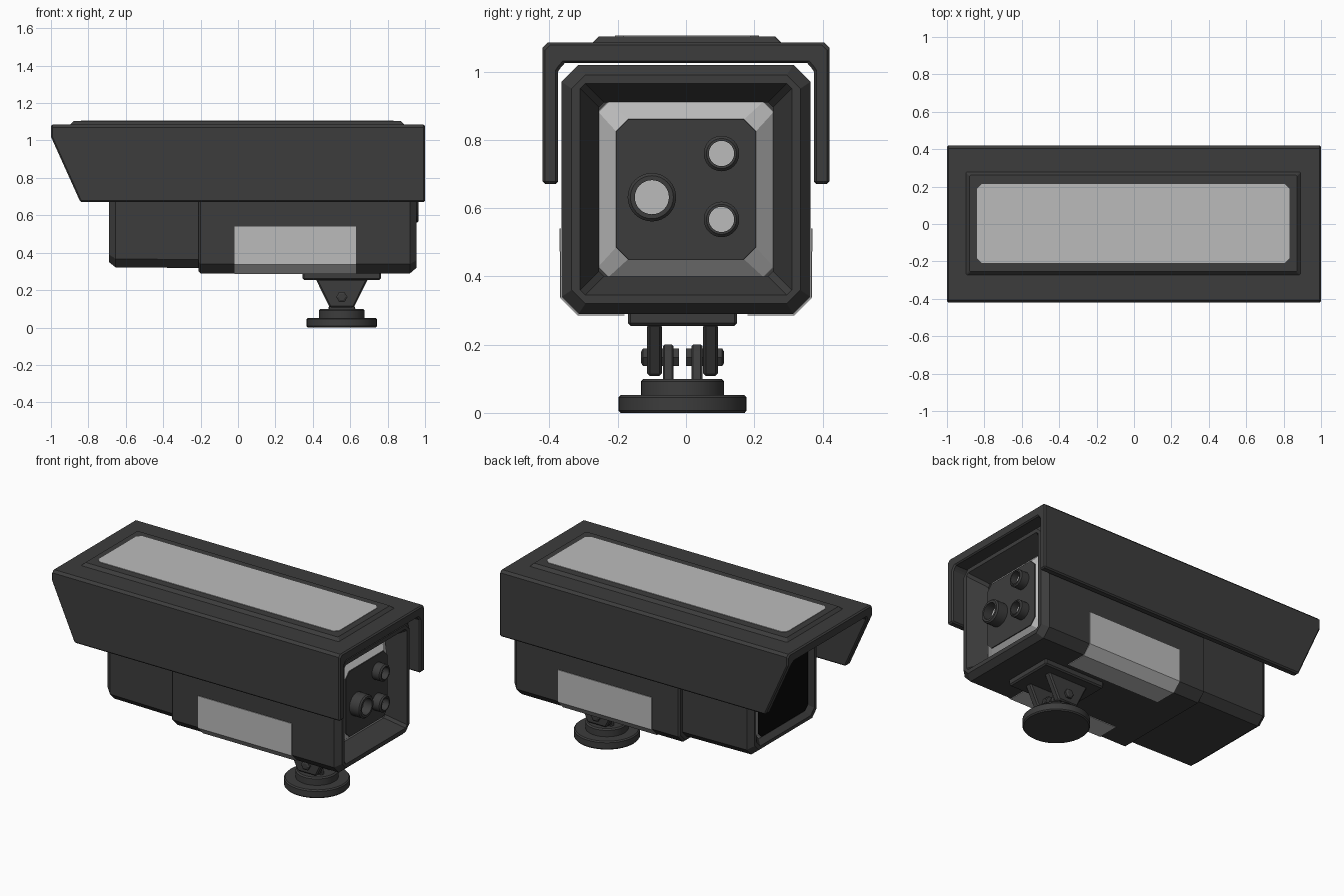
import bpy, bmesh, math
from mathutils import Matrix

cube = bpy.data.objects.get("Cube")
if cube:
    bpy.data.objects.remove(cube)


def material(name, value):
    m = bpy.data.materials.new(name)
    m.use_nodes = True
    col = (value, value, value, 1)
    m.diffuse_color = col
    m.node_tree.nodes["Principled BSDF"].inputs["Base Color"].default_value = col
    return m


DARK = material("charcoal", 0.046)
LIGHT = material("light grey", 0.5)
BLACK = material("black glass", 0.003)
MID = 0.655  # height of the housing axis
POST_X, POST_Y = 0.555, -0.01


def finish(bm, name, mat, bevel=0, smooth=False):
    bmesh.ops.recalc_face_normals(bm, faces=bm.faces)
    me = bpy.data.meshes.new(name)
    bm.to_mesh(me)
    bm.free()
    ob = bpy.data.objects.new(name, me)
    bpy.context.collection.objects.link(ob)
    me.materials.append(mat)
    if bevel:
        mod = ob.modifiers.new("bevel", "BEVEL")
        mod.width, mod.segments = bevel, 1
        mod.limit_method, mod.angle_limit = "ANGLE", math.radians(50)
    if smooth:
        bpy.ops.object.select_all(action="DESELECT")
        ob.select_set(True)
        bpy.context.view_layer.objects.active = ob
        bpy.ops.object.shade_smooth_by_angle(angle=math.radians(35))
    return ob


def skin(bm, rings, closed=True, caps=False):
    """Bridge a list of equal point rings with quads."""
    vs = [[bm.verts.new(p) for p in r] for r in rings]
    n = len(vs[0])
    for a, b in zip(vs, vs[1:]):
        for i in range(n if closed else n - 1):
            j = (i + 1) % n
            bm.faces.new((a[i], a[j], b[j], b[i]))
    if caps:
        bm.faces.new(vs[0])
        bm.faces.new(vs[-1])


def octagon(x, h, c):
    """Square of half size h with corners cut by c, across the x axis."""
    q = [(h, h - c), (h - c, h), (c - h, h), (-h, h - c)]
    q += [(-y, -z) for y, z in q]
    return [(x, y, MID + z) for y, z in q]


def octo_loft(name, mat, rings, caps=True):
    bm = bmesh.new()
    skin(bm, [octagon(*r) for r in rings], caps=caps)
    return finish(bm, name, mat)


def prism(name, mat, outline, y0, y1, bevel=0):
    """Extrude an x-z outline along y."""
    bm = bmesh.new()
    skin(bm, [[(x, y, z) for x, z in outline] for y in (y0, y1)], caps=True)
    return finish(bm, name, mat, bevel)


def lathe(name, mat, profile, centre, axis="Z", sides=32, smooth=True):
    """Spin (radius, height) points round an axis."""
    bm = bmesh.new()
    rings = []
    for r, h in profile:
        angles = [2 * math.pi * k / sides for k in range(sides)]
        rings.append([(r * math.cos(a), r * math.sin(a), h) for a in angles])
    skin(bm, rings, caps=True)
    turn = {"Z": Matrix(), "X": Matrix.Rotation(math.pi / 2, 4, "Y"),
            "Y": Matrix.Rotation(-math.pi / 2, 4, "X")}[axis]
    bm.transform(Matrix.Translation(centre) @ turn)
    return finish(bm, name, mat, smooth=smooth)


# Housing: rear shell with recessed end, slimmer front shell, pale inner core
octo_loft("rear_housing", DARK, [
    (-0.21, 0.25, 0.03), (-0.21, 0.355, 0.05), (-0.2, 0.365, 0.05),
    (0.92, 0.365, 0.05), (0.955, 0.335, 0.04), (0.955, 0.31, 0.015),
    (0.84, 0.255, 0.015)], caps=False)
octo_loft("front_housing", DARK, [
    (-0.2, 0.337, 0.045), (-0.655, 0.333, 0.045), (-0.665, 0.325, 0.045),
    (-0.69, 0.305, 0.04), (-0.69, 0.285, 0.035), (-0.66, 0.255, 0.03)], caps=False)
octo_loft("inner_core", LIGHT, [
    (-0.67, 0.25, 0.03), (-0.655, 0.258, 0.03),
    (0.84, 0.257, 0.03), (0.888, 0.205, 0.035)])
octo_loft("front_window", BLACK, [(-0.675, 0.245, 0.03), (-0.668, 0.245, 0.03)])
octo_loft("rear_panel", DARK, [(0.886, 0.206, 0.036), (0.892, 0.205, 0.036)])

# Rear connectors: hollow sockets with pale bottoms
for name, y, z, r, hole, tip in (("main", -0.1, 0.632, 0.071, 0.05, 0.965),
                                 ("upper", 0.104, 0.76, 0.052, 0.037, 0.95),
                                 ("lower", 0.104, 0.567, 0.052, 0.037, 0.95)):
    lathe(name + "_connector", DARK, [
        (r, 0.885), (r, tip - 0.008), (r - 0.008, tip),
        (hole, tip), (hole, 0.9)], (0, y, z), "X")
    lathe(name + "_connector_contact", LIGHT, [(hole, 0.903), (hole, 0.908)],
          (0, y, z), "X")

# Side labels folding under the housing
for side, name in ((1, "left_label"), (-1, "right_label")):
    strip = [(0.368, 0.54), (0.368, 0.339), (0.316, 0.287), (0.18, 0.287)]
    bm = bmesh.new()
    skin(bm, [[(x, side * y, z) for y, z in strip] for x in (-0.02, 0.63)], closed=False)
    label = finish(bm, name, LIGHT)
    solid = label.modifiers.new("thickness", "SOLIDIFY")
    solid.thickness, solid.offset = 0.004, 0

# Sun hood: folded channel with slanted front cheeks
outer = [(0.42, 0.67), (0.42, 1.02), (0.42, 1.07), (0.405, 1.085)]
inner = [(0.375, 0.67), (0.375, 1.0), (0.367, 1.012), (0.355, 1.025)]
outer += [(-y, z) for y, z in reversed(outer)]
inner += [(-y, z) for y, z in reversed(inner)]


def hood_front(z):
    return -1 + max(0, 1.02 - z) * 0.45


bm = bmesh.new()
rings = []
for (yo, zo), (yi, zi) in zip(outer, inner):
    xo = hood_front(zo)
    rings.append([(xo, yo, zo), (1, yo, zo), (1, yi, zi), (hood_front(zi), yi, zi)])
skin(bm, rings, caps=True)
finish(bm, "sun_hood", DARK, bevel=0.008)


# Raised roof panel with pale inlay
def plate_ring(hx, hy, z, c):
    q = [(hx, hy - c), (hx - c, hy), (c - hx, hy), (-hx, hy - c)]
    q += [(-x, -y) for x, y in q]
    return [(x - 0.004, y + 0.003, z) for x, y in q]


for name, mat, rings in (
        ("roof_panel", DARK, [(0.895, 0.278, 1.083, 0.005), (0.875, 0.258, 1.103, 0.005)]),
        ("roof_inlay", LIGHT, [(0.835, 0.211, 1.1, 0.025), (0.835, 0.211, 1.106, 0.025)])):
    bm = bmesh.new()
    skin(bm, [plate_ring(*r) for r in rings], caps=True)
    finish(bm, name, mat)

# Mount: plate, hinge ears, bolts and round foot
prism("mount_plate", DARK, [(POST_X - 0.21, 0.3), (POST_X - 0.21, 0.255),
      (POST_X + 0.21, 0.255), (POST_X + 0.21, 0.3)], POST_Y - 0.16, POST_Y + 0.16, 0.008)
for side, name in ((1, "left"), (-1, "right")):
    def span(a, b):
        return sorted((POST_Y + side * a, POST_Y + side * b))
    prism(name + "_upper_ear", DARK, [
        (POST_X - 0.14, 0.26), (POST_X - 0.065, 0.108),
        (POST_X + 0.065, 0.108), (POST_X + 0.14, 0.26)], *span(0.06, 0.104), 0.008)
    prism(name + "_lower_ear", DARK, [
        (POST_X - 0.075, 0.09), (POST_X + 0.075, 0.09), (POST_X + 0.05, 0.18),
        (POST_X + 0.03, 0.2), (POST_X - 0.03, 0.2), (POST_X - 0.05, 0.18)],
        *span(0.026, 0.058), 0.005)
    lathe(name + "_bolt", DARK, [(0.03, 0.01), (0.03, 0.116), (0.018, 0.122)],
          (POST_X, POST_Y, 0.163), "Y", sides=6, smooth=False).scale.y = 1
    bolt = bpy.data.objects[name + "_bolt"]
    if side < 0:
        bolt.data.transform(Matrix.Translation((0, 2 * POST_Y, 0)) @ Matrix.Scale(-1, 4, (0, 1, 0)))
        bolt.data.flip_normals()
lathe("mount_foot", DARK, [
    (0.182, 0), (0.188, 0.007), (0.188, 0.045), (0.181, 0.052), (0.122, 0.052),
    (0.122, 0.092), (0.114, 0.1)], (POST_X, POST_Y, 0), sides=40)
